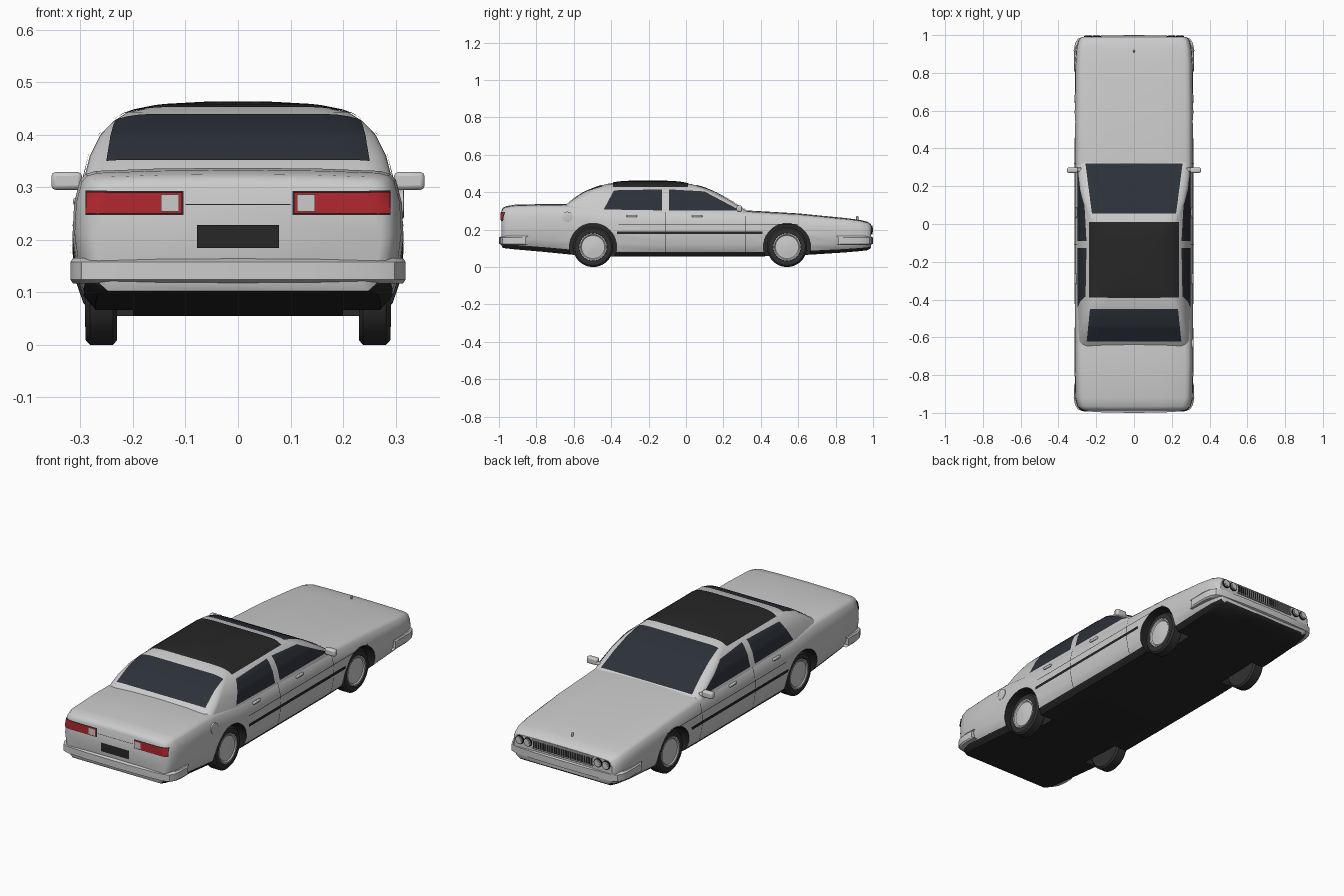
import bpy, bmesh, math
from mathutils import Vector
from mathutils.bvhtree import BVHTree

if "Cube" in bpy.data.objects:
    bpy.data.objects.remove(bpy.data.objects["Cube"])


def mat(name, r, g, b):
    m = bpy.data.materials.new(name)
    m.diffuse_color = (r, g, b, 1)
    m.use_nodes = True
    m.node_tree.nodes["Principled BSDF"].inputs["Base Color"].default_value = m.diffuse_color
    return m


PAINT = mat("paint", .55, .55, .55)
DARK = mat("dark_trim", .02, .02, .02)
GLASS = mat("glass", .025, .03, .04)
RUBBER = mat("rubber", .03, .03, .03)
RED = mat("red_lens", .45, .02, .03)
WHITE = mat("clear_lens", .75, .75, .78)


def make(name, verts, faces, material, angle=40):
    me = bpy.data.meshes.new(name)
    me.from_pydata([tuple(v) for v in verts], [], faces)
    bm = bmesh.new()
    bm.from_mesh(me)
    bmesh.ops.recalc_face_normals(bm, faces=bm.faces)
    bm.to_mesh(me)
    bm.free()
    ob = bpy.data.objects.new(name, me)
    bpy.context.collection.objects.link(ob)
    me.materials.append(material)
    smooth(ob, angle)
    return ob


def smooth(ob, angle):
    bpy.ops.object.select_all(action='DESELECT')
    ob.select_set(True)
    bpy.context.view_layer.objects.active = ob
    bpy.ops.object.shade_smooth_by_angle(angle=math.radians(angle))


def loft(name, rings, material, angle=40):
    n = len(rings[0])
    verts = [v for r in rings for v in r]
    faces = [(i*n+j, i*n+(j+1) % n, (i+1)*n+(j+1) % n, (i+1)*n+j)
             for i in range(len(rings)-1) for j in range(n)]
    faces += [tuple(range(n)), tuple(range(len(verts)-n, len(verts)))]
    return make(name, verts, faces, material, angle)


def lathe_x(name, profile, centre, material, seg=40, angle=35):
    cx, cy, cz = centre
    rings = [[(cx+x, cy+r*math.cos(2*math.pi*k/seg), cz+r*math.sin(2*math.pi*k/seg))
              for k in range(seg)] for x, r in profile]
    return loft(name, rings, material, angle)


def box(name, c, s, material, bevel=.004):
    rings = [[(c[0]+a*s[0]/2, c[1]+b*s[1]/2, c[2]+d*s[2]/2)
              for a, b in ((-1, -1), (1, -1), (1, 1), (-1, 1))] for d in (-1, 1)]
    ob = loft(name, rings, material)
    md = ob.modifiers.new("bevel", 'BEVEL')
    md.width, md.segments = bevel, 2
    return ob


# Lower body: cross-sections along the length (y, half width, bottom, top)
SECTION = [(0, 0), (.86, 0), (.935, .1), (.975, .25), (1, .5), (.99, .75),
           (.955, .92), (.92, .965), (.86, .988), (.5, 1.005), (0, 1.012)]
STATIONS = [(-.987, .272, .115, .300), (-.98, .288, .102, .313), (-.965, .300, .1, .322),
            (-.92, .311, .095, .330), (-.75, .315, .08, .334), (-.6, .315, .065, .333),
            (-.42, .315, .055, .312), (0, .315, .055, .305), (.32, .315, .055, .300),
            (.6, .315, .062, .284), (.85, .311, .078, .260), (.93, .305, .085, .250),
            (.97, .295, .09, .240), (.983, .286, .097, .232), (.99, .277, .105, .225)]


def section(y, w, zb, zt):
    half = [(f*w, y, zb+(zt-zb)*h) for f, h in SECTION]
    return half + [(-x, y, z) for x, y, z in half[-2:0:-1]]


body = loft("body_shell", [section(*s) for s in STATIONS], PAINT)


# Cabin: rounded plan outlines stacked upwards (z, rear y, front y, half width)
def outline(z, y0, y1, w, r=.05):
    pts = []
    for cx, cy, a0 in ((w-r, y1-r, 0), (r-w, y1-r, 90), (r-w, y0+r, 180), (w-r, y0+r, 270)):
        for k in range(7):
            a = math.radians(a0+15*k)
            pts.append((cx+r*math.cos(a), cy+r*math.sin(a), z))
    return pts


LEVELS = [(.27, -.72, .36, .303), (.30, -.69, .325, .297), (.36, -.605, .23, .282),
          (.40, -.545, .155, .262), (.425, -.485, .095, .238), (.443, -.43, .03, .21),
          (.455, -.36, -.04, .15), (.46, -.28, -.13, .06)]
cabin = loft("cabin_shell", [outline(*v) for v in LEVELS], PAINT)

# Surface lookup used to lay glass, trim and lamps on the shells
verts, polys = [], []
for ob in (body, cabin):
    n = len(verts)
    verts += [v.co.copy() for v in ob.data.vertices]
    polys += [[n+i for i in p.vertices] for p in ob.data.polygons]
tree = BVHTree.FromPolygons(verts, polys)


def on_shell(axis, sign, a, b, lift=.003):
    p = [a, b]
    p.insert(axis, 3*sign)
    d = Vector((0, 0, 0))
    d[axis] = -sign
    hit = tree.ray_cast(Vector(p), d)
    if hit[0] is None:
        p[axis] = .3*sign
        hit = tree.find_nearest(Vector(p))
    return hit[0] + hit[1]*lift


def patch(name, axis, sign, quad, material, n=14, lift=.003):
    q = [Vector(c) for c in quad]
    vs = []
    for i in range(n+1):
        for j in range(n+1):
            u, v = i/n, j/n
            c = (q[0]*(1-u)+q[1]*u)*(1-v) + (q[3]*(1-u)+q[2]*u)*v
            vs.append(on_shell(axis, sign, c.x, c.y, lift))
    fs = [(i*(n+1)+j, (i+1)*(n+1)+j, (i+1)*(n+1)+j+1, i*(n+1)+j+1)
          for i in range(n) for j in range(n)]
    a, b, c = (vs[k] for k in fs[0][:3])
    ob = make(name, vs, fs, material)
    if ob.data.polygons[n*n//2].normal[axis]*sign < 0:
        ob.data.flip_normals()
    return ob


def rect(a0, a1, b0, b1):
    return [(a0, b0), (a1, b0), (a1, b1), (a0, b1)]


# Wheel arches cut from the body
WHEELS = (-.497, .54)
for y in WHEELS:
    for s in (-1, 1):
        cut = lathe_x("arch_cutter", [(-.1, .126), (.1, .126)], (s*.3, y, .108), DARK)
        cut.hide_render = True
        md = body.modifiers.new("arch", 'BOOLEAN')
        md.operation, md.object, md.solver = 'DIFFERENCE', cut, 'EXACT'
        bpy.context.view_layer.objects.active = body
        bpy.ops.object.modifier_apply(modifier=md.name)
        bpy.data.objects.remove(cut)
body.data.materials.clear()
body.data.materials.append(PAINT)
body.data.materials.append(DARK)
for p in body.data.polygons:
    c = p.center
    well = any(math.hypot(c.y-y, c.z-.108) < .128 for y in WHEELS)
    inner = abs(p.normal.x) < .5 or abs(c.x) < .25
    p.material_index = int(p.normal.z < -.6 or (well and inner))
smooth(body, 35)

# Wheels
for y in WHEELS:
    for s in (-1, 1):
        c = (s*.26, y, .107)
        lathe_x("tyre", [(s*x, r) for x, r in ((-.03, .07), (-.03, .098), (-.022, .107),
                (.022, .107), (.03, .098), (.03, .074), (.022, .072))], c, RUBBER)
        lathe_x("wheel_cover", [(s*x, r) for x, r in ((.015, .073), (.031, .073), (.031, .067),
                (.026, .062), (.03, .03), (.032, .008))], c, PAINT)

# Glass and roof panel
patch("windscreen", 2, 1, [(-.257, .318), (.257, .318), (.222, .055), (-.222, .055)], GLASS, 20)
patch("rear_window", 2, 1, [(-.25, -.62), (.25, -.62), (.232, -.45), (-.232, -.45)], GLASS, 20)
patch("roof_panel", 2, 1, rect(-.236, .236, -.39, .01), DARK, 24)

# Parts repeated on each side
for s in (-1, 1):
    patch("rear_side_window", 0, s, [(-.44, .307), (-.128, .302), (-.128, .413), (-.385, .408)], GLASS)
    patch("front_side_window", 0, s, [(-.09, .302), (.292, .3), (.1, .402), (-.09, .413)], GLASS)
    patch("side_moulding", 0, s, rect(-.368, .41, .176, .19), DARK, 16, .005)
    for y in (-.108, .32):
        patch("door_seam", 0, s, rect(y-.0015, y+.0015, .08, .295), DARK, 8, .002)
    patch("door_crease", 0, s, rect(-.36, .6, .226, .229), DARK, 12, .002)
    for y in (-.29, .06):
        p = on_shell(0, s, y, .272)
        box("door_handle", p, (.012, .055, .013), PAINT)
    # Mirrors
    box("wing_mirror", (s*.326, .285, .312), (.058, .028, .034), PAINT, .008)
    box("mirror_arm", (s*.293, .288, .305), (.03, .02, .014), PAINT)
    # Tail lamps
    patch("tail_lamp", 1, -1, rect(s*.104, s*.289, .247, .293), DARK, 16, .002)
    patch("tail_lens", 1, -1, rect(s*.107, s*.286, .25, .29), RED, 16, .005)
    patch("reverse_lens", 1, -1, rect(s*.112, s*.147, .254, .286), WHITE, 4, .008)
    # Twin headlamps
    for x in (.198, .244):
        p = on_shell(1, 1, s*x, .199, 0)
        for nm, r, d, m in (("lamp_bezel", .022, .006, DARK), ("lamp_ring", .018, .008, PAINT),
                            ("lamp_lens", .013, .010, WHITE)):
            loft(nm, [[(p.x+r*math.cos(k*math.pi/12), p.y+e, p.z+r*math.sin(k*math.pi/12))
                       for k in range(24)] for e in (-.02, d)], m)

# Fuel flap outline
p = on_shell(0, 1, -.635, .268, 0)
lathe_x("fuel_flap", [(-.01, .028), (.003, .028), (.004, .025)], p, PAINT, 24)

# Bumpers
for name, s, y0 in (("rear_bumper", -1, .857), ("front_bumper", 1, .815)):
    half = [(.318, y0), (.319, .92), (.312, .958), (.298, .98), (.27, .991), (.15, .998), (0, 1)]
    plan = half + [(-x, y) for x, y in half[-2::-1]]
    rings = [[(x*f, s*y*f, z) for x, y in plan]
             for z, f in ((.117, .985), (.124, 1), (.158, 1), (.165, .985))]
    loft(name, rings, PAINT, 30)

# Number plate recess and boot seam
patch("rear_plate", 1, -1, rect(-.078, .078, .184, .228), DARK, 4, .005)
patch("boot_seam", 1, -1, rect(-.1, .1, .266, .268), DARK, 4, .002)

# Grille with upright bars, and bonnet mascot stub
patch("grille", 1, 1, rect(-.168, .168, .178, .218), DARK, 6, .003)
for k in range(25):
    x = -.156 + k*.013
    box("grille_bar", (x, .994, .198), (.003, .006, .036), PAINT, .0008)
for z in (.177, .219):
    box("grille_frame", (0, .993, z), (.342, .01, .005), PAINT, .001)
box("bonnet_stub", (0, .915, .262), (.008, .012, .02), PAINT, .003)
